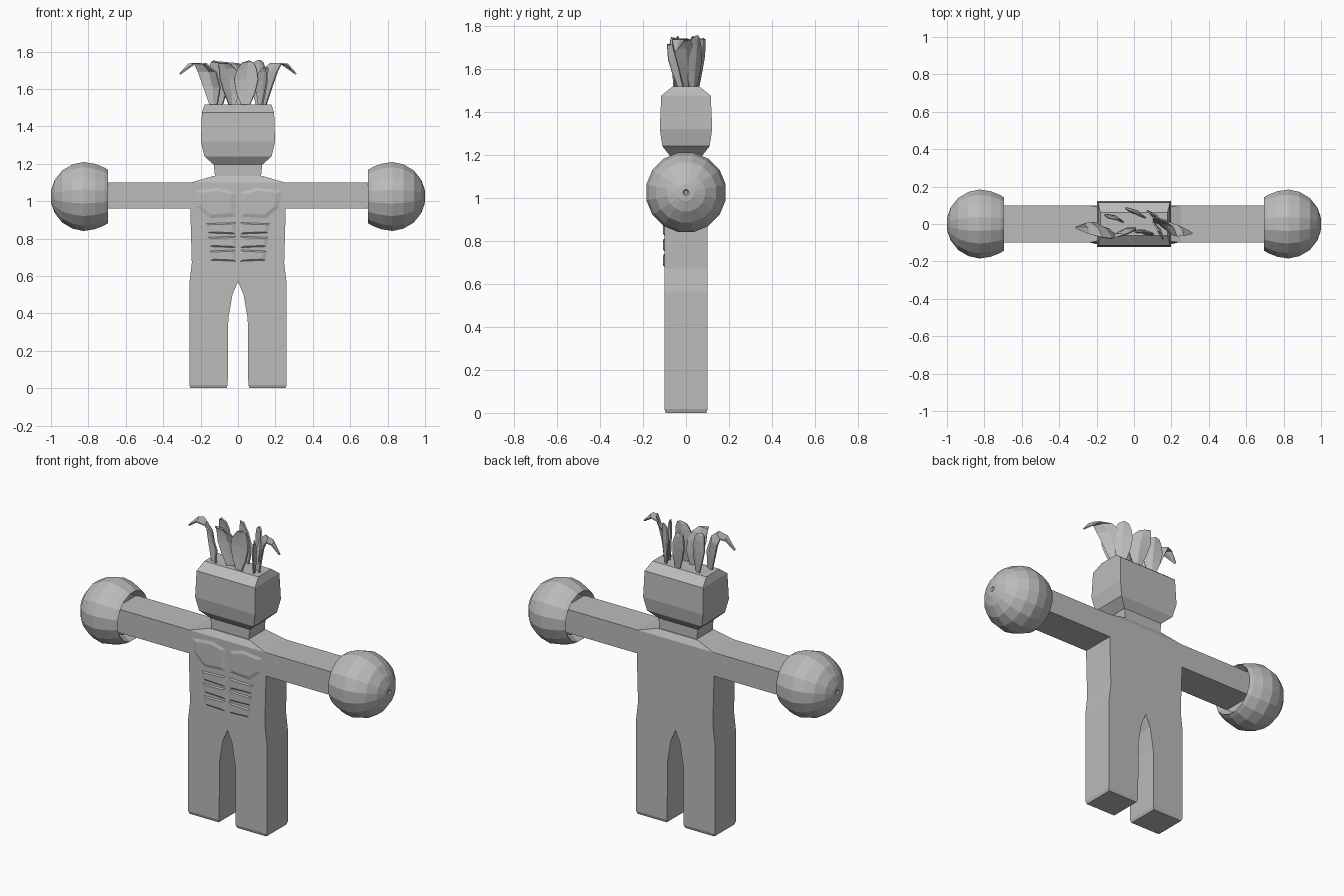
import bpy, bmesh, math
from mathutils import Vector

if "Cube" in bpy.data.objects:
    bpy.data.objects.remove(bpy.data.objects["Cube"])

grey = bpy.data.materials.new("plain grey")
grey.diffuse_color = (0.5, 0.5, 0.5, 1)
grey.use_nodes = True
grey.node_tree.nodes["Principled BSDF"].inputs["Base Color"].default_value = grey.diffuse_color


def finish(name, bm):
    bmesh.ops.recalc_face_normals(bm, faces=bm.faces[:])
    me = bpy.data.meshes.new(name)
    bm.to_mesh(me)
    bm.free()
    me.materials.append(grey)
    ob = bpy.data.objects.new(name, me)
    bpy.context.collection.objects.link(ob)
    return ob


def loft(name, rings, cap_start=True, cap_end=True):
    """Skin closed rings of equal point count."""
    bm = bmesh.new()
    vs = [[bm.verts.new(p) for p in r] for r in rings]
    n = len(vs[0])
    for a, b in zip(vs, vs[1:]):
        for i in range(n):
            j = (i + 1) % n
            bm.faces.new((a[i], a[j], b[j], b[i]))
    if cap_start:
        bm.faces.new(vs[0])
    if cap_end:
        bm.faces.new(vs[-1])
    return finish(name, bm)


def rect(hx, hy, z, cx=0, cy=0):
    return [(cx + sx * hx, cy + sy * hy, z) for sx, sy in ((-1, -1), (1, -1), (1, 1), (-1, 1))]


# body: one front outline, torso with arms and legs, extruded in depth
half = [(0, 0.57), (0.03, 0.50), (0.052, 0.37), (0.055, 0.018), (0.26, 0.018), (0.26, 0.56),
        (0.247, 0.67), (0.255, 0.96), (0.74, 0.96), (0.74, 1.10), (0.25, 1.10)]
outline = half + [(-x, z) for x, z in reversed(half[1:])]
loft("body", [[(x, y, z) for x, z in outline] for y in (-0.10, 0.10)])

# feet: bevelled soles
for s in (-1, 1):
    loft("left_sole" if s > 0 else "right_sole",
         [rect(0.096, 0.094, 0, s * 0.1575), rect(0.1025, 0.10, 0.018, s * 0.1575)])

# shoulders, neck and head
loft("shoulders", [rect(0.25, 0.10, 1.10), rect(0.13, 0.08, 1.135)])
loft("neck", [rect(0.122, 0.075, 1.12), rect(0.13, 0.075, 1.205)])
loft("head", [rect(0.13, 0.075, 1.195), rect(0.18, 0.11, 1.24), rect(0.198, 0.122, 1.32),
              rect(0.193, 0.115, 1.475), rect(0.178, 0.062, 1.517)])


# chest and stomach muscles: low raised pads on the front
def pad(name, pts, k):
    cx = sum(p[0] for p in pts) / len(pts)
    cz = sum(p[1] for p in pts) / len(pts)
    top = [(cx + (x - cx) * k, -0.106, cz + (z - cz) * k) for x, z in pts]
    loft(name, [[(x, -0.099, z) for x, z in pts], top])


for s in (-1, 1):
    side = "left" if s > 0 else "right"
    pad(side + "_chest", [(s * x, z) for x, z in
        ((0.008, 1.05), (0.10, 1.075), (0.235, 1.06), (0.225, 0.97), (0.15, 0.905), (0.008, 0.915))], 0.75)
    for i in range(3):
        z = 0.855 - 0.073 * i
        w = 0.175 - 0.008 * i
        pad(side + "_stomach_%d" % (i + 1), [(s * x, zz) for x, zz in
            ((0.008, z + 0.032), (w, z + 0.026), (w - 0.012, z - 0.026), (0.008, z - 0.032))], 0.72)

# round gloves: faceted balls with a recessed cuff opening
profile = [(0.74, 0.115), (0.695, 0.145), (0.715, 0.158), (0.765, 0.178), (0.825, 0.188), (0.885, 0.175),
           (0.94, 0.142), (0.98, 0.09), (0.998, 0.04), (1.0, 0.014), (0.992, 0.008)]
for s in (-1, 1):
    rings = [[(s * x, r * math.cos(a), 1.025 + r * math.sin(a))
              for a in (2 * math.pi * (k + 0.5) / 16 for k in range(16))] for x, r in profile]
    loft("left_glove" if s > 0 else "right_glove", rings)


# hair: curling leaf-shaped blades
def blade(name, bx, by, dx, dy, h, droop, width, yaw, twist):
    bm = bmesh.new()
    rows = []
    shape = [0.3, 0.8, 1.0, 0.8, 0.5, 0.06]
    for i, w in enumerate(shape):
        t = i / (len(shape) - 1)
        c = Vector((bx + dx * t ** 1.8, by + dy * t ** 1.5, 1.505 + h * math.sin(droop * t)))
        a = math.radians(yaw + twist * t)
        u = Vector((math.cos(a), math.sin(a), 0)) * width * w * 0.5
        n = Vector((-math.sin(a), math.cos(a), 0)) * width * w * 0.12
        rows.append([bm.verts.new(p) for p in (c - u, c + n, c + u)])
    for a, b in zip(rows, rows[1:]):
        for k in range(2):
            bm.faces.new((a[k], a[k + 1], b[k + 1], b[k]))
    ob = finish(name, bm)
    m = ob.modifiers.new("thickness", "SOLIDIFY")
    m.thickness = 0.008
    m.offset = 0


blades = [
    (-0.13, -0.04, -0.18, 0.02, 0.235, 2.3, 0.13, -20, -55),
    (-0.10, 0.03, -0.03, 0.00, 0.245, 1.6, 0.11, -30, 20),
    (-0.03, -0.03, -0.07, -0.04, 0.24, 1.7, 0.11, 25, -30),
    (0.04, -0.05, 0.02, 0.01, 0.245, 1.6, 0.13, -15, 15),
    (0.02, 0.05, -0.06, 0.03, 0.235, 1.7, 0.12, -20, -15),
    (0.11, 0.03, 0.00, 0.02, 0.25, 1.6, 0.11, -50, 20),
    (0.12, -0.02, 0.04, -0.06, 0.21, 1.8, 0.11, -60, 0),
    (0.13, 0.00, 0.18, -0.05, 0.235, 2.3, 0.13, -30, -40),
]
for i, b in enumerate(blades):
    blade("hair_blade_%d" % (i + 1), *b)
